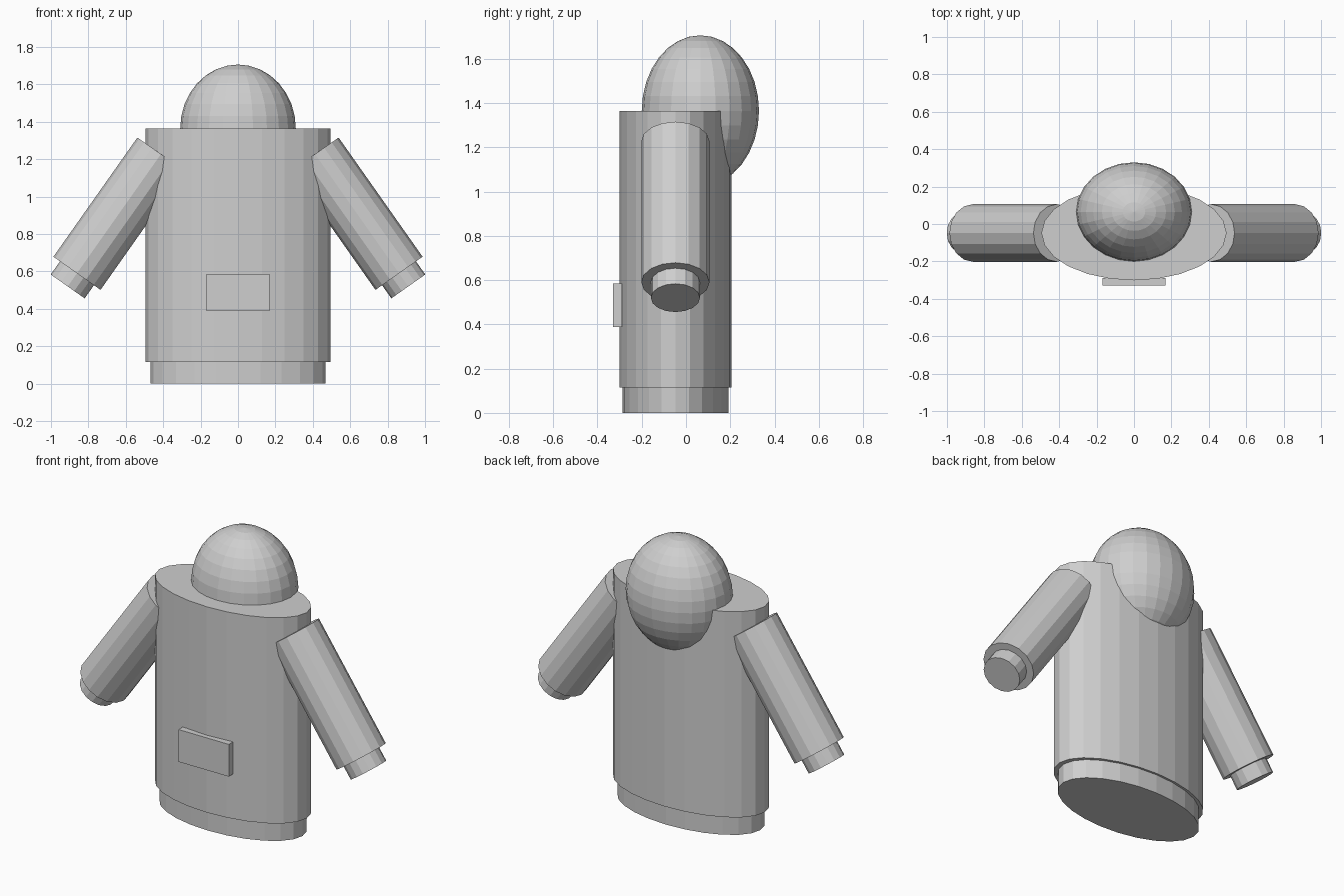
import bpy
from mathutils import Vector

if "Cube" in bpy.data.objects:
    bpy.data.objects.remove(bpy.data.objects["Cube"])

YC = -0.048  # shared depth centre of body and arms

grey = bpy.data.materials.new("plain grey")
grey.diffuse_color = (0.62, 0.62, 0.62, 1)
grey.use_nodes = True
grey.node_tree.nodes["Principled BSDF"].inputs["Base Color"].default_value = grey.diffuse_color


def finish(name):
    ob = bpy.context.object
    ob.name = name
    ob.data.materials.append(grey)
    return ob


def tube(name, start, end, rx, ry, sides):
    """Closed cylinder with an elliptical section between two points."""
    a, b = Vector(start), Vector(end)
    bpy.ops.mesh.primitive_cylinder_add(vertices=sides, radius=1, depth=1, location=(a + b) / 2)
    ob = finish(name)
    ob.scale = (rx, ry, (b - a).length)
    ob.rotation_euler = (b - a).to_track_quat('Z', 'Y').to_euler()
    return ob


# Coat body and the narrower hem below it
tube("coat_body", (0, YC, 0.115), (0, YC, 1.365), 0.495, 0.253, 24)
tube("lower_hem", (0, YC, 0), (0, YC, 0.115), 0.467, 0.24, 24)

# Hood, sunk into the back of the collar
bpy.ops.mesh.primitive_uv_sphere_add(segments=24, ring_count=16, radius=1, location=(0, 0.065, 1.365))
finish("hood").scale = (0.309, 0.265, 0.341)

# Sleeves and cuffs, mirrored left and right
for side, s in (("right", 1), ("left", -1)):
    shoulder = Vector((s * 0.412, YC, 1.227))
    wrist = Vector((s * 0.861, YC, 0.59))
    axis = (wrist - shoulder).normalized()
    tube(side + "_sleeve", shoulder, wrist, 0.154, 0.154, 16)
    tube(side + "_cuff", wrist - axis * 0.03, wrist + axis * 0.086, 0.111, 0.111, 16)

# Front pocket
bpy.ops.mesh.primitive_cube_add(size=1, location=(0, -0.31, 0.487))
finish("front_pocket").scale = (0.338, 0.04, 0.196)
